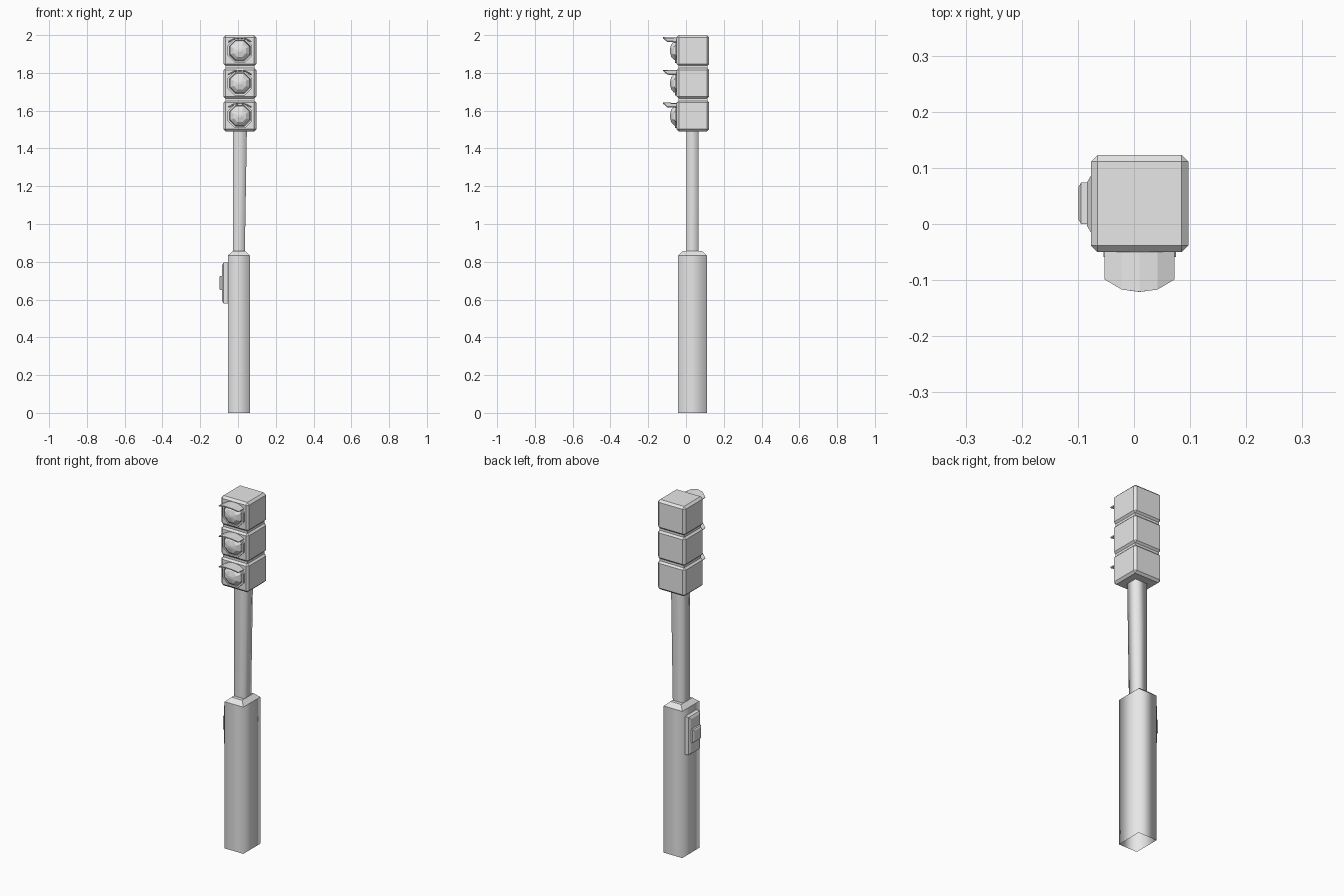
import bpy
import bmesh
import math

cube = bpy.data.objects.get("Cube")
if cube:
    bpy.data.objects.remove(cube, do_unlink=True)

grey = bpy.data.materials.new("plain grey")
grey.use_nodes = True
grey.diffuse_color = (0.8, 0.8, 0.8, 1)
grey.node_tree.nodes["Principled BSDF"].inputs["Base Color"].default_value = (0.8, 0.8, 0.8, 1)


def build(name, verts, faces, smooth=False):
    mesh = bpy.data.meshes.new(name)
    mesh.from_pydata(verts, [], faces)
    bm = bmesh.new()
    bm.from_mesh(mesh)
    bmesh.ops.recalc_face_normals(bm, faces=bm.faces)
    for f in bm.faces:
        f.smooth = smooth
    bm.to_mesh(mesh)
    bm.free()
    mesh.materials.append(grey)
    obj = bpy.data.objects.new(name, mesh)
    bpy.context.collection.objects.link(obj)
    return obj


def loft(name, rings, cap_start=False, cap_end=False, smooth=False):
    """Skin a list of equal-sized closed rings."""
    n = len(rings[0])
    verts = [p for ring in rings for p in ring]
    faces = [(r * n + i, r * n + (i + 1) % n, (r + 1) * n + (i + 1) % n, (r + 1) * n + i)
             for r in range(len(rings) - 1) for i in range(n)]
    if cap_start:
        faces.append(tuple(range(n)))
    if cap_end:
        faces.append(tuple(range(len(verts) - n, len(verts))))
    return build(name, verts, faces, smooth)


def rect(x0, x1, y0, y1, z):
    return [(x0, y0, z), (x1, y0, z), (x1, y1, z), (x0, y1, z)]


def box(name, x0, x1, y0, y1, z0, z1, bevel=0.0):
    obj = loft(name, [rect(x0, x1, y0, y1, z0), rect(x0, x1, y0, y1, z1)], True, True)
    if bevel:
        mod = obj.modifiers.new("chamfer", "BEVEL")
        mod.width = bevel
        mod.segments = 1
    return obj


def side_plate(name, x0, x1, y0, y1, z0, z1, inset):
    """Plate on the -x side whose outer face is chamfered."""
    def ring(x, d):
        return [(x, y0 + d, z0 + d), (x, y1 - d, z0 + d), (x, y1 - d, z1 - d), (x, y0 + d, z1 - d)]
    return loft(name, [ring(x0, 0), ring(x1 + inset * 0.6, 0), ring(x1, inset)], False, True)


# Pedestal: open-bottomed smooth walls with a sloped cap
BX0, BX1, BY0, BY1 = -0.054, 0.063, -0.042, 0.111
SHOULDER, TOP, IN = 0.833, 0.856, 0.025
loft("pedestal", [rect(BX0, BX1, BY0, BY1, 0), rect(BX0, BX1, BY0, BY1, SHOULDER)], smooth=True)
loft("pedestal_cap", [rect(BX0, BX1, BY0, BY1, SHOULDER),
                      rect(BX0 + IN, BX1 - IN, BY0 + IN, BY1 - IN, TOP)], cap_end=True)

# Pole: square section, widening slightly upward on one side
loft("pole", [rect(-0.027, 0.036, 0.003, 0.067, TOP - 0.01),
              rect(-0.027, 0.047, 0.003, 0.067, 1.5)], smooth=True)

# Call button box on the right side
side_plate("button_panel", BX0, -0.084, -0.015, 0.086, 0.58, 0.795, 0.012)
side_plate("call_button", -0.08, -0.099, 0.0, 0.074, 0.65, 0.725, 0.008)

# Signal head: three chamfered housings on a hidden core
CX, FRONT = 0.01, -0.05
box("head_core", -0.067, 0.087, -0.04, 0.113, 1.51, 1.98)


def octagon(radius, y, cz):
    angles = [math.radians(22.5 + 45 * i) for i in range(8)]
    return [(CX + radius * math.cos(a), y, cz + radius * math.sin(a)) for a in angles]


def visor(name, cz):
    half = [(0.061, 0.046, -0.099), (0.031, 0.062, -0.117)]
    arc = [(-x, z, y) for x, z, y in half] + [(0, 0.066, -0.121)] + half[::-1]
    verts = [(CX + x, FRONT + 0.005, cz + z) for x, z, y in arc]
    verts += [(CX + x, y, cz + z + 0.002) for x, z, y in arc]
    faces = [(i, i + 1, i + 6, i + 5) for i in range(4)]
    obj = build(name, verts, faces)
    mod = obj.modifiers.new("thickness", "SOLIDIFY")
    mod.thickness = 0.006
    mod.offset = 0


for i, label in enumerate(("lower", "middle", "upper")):
    z0 = 1.49 + i * 0.173
    cz = z0 + 0.082
    box(label + "_housing", -0.077, 0.097, FRONT, 0.123, z0, z0 + 0.164, 0.012)
    # Octagonal rim with a recessed lip
    loft(label + "_rim", [octagon(0.07, FRONT + 0.005, cz), octagon(0.07, -0.059, cz),
                          octagon(0.06, -0.059, cz), octagon(0.057, FRONT + 0.002, cz)])
    # Faceted lens
    loft(label + "_lens", [octagon(0.057, FRONT, cz), octagon(0.053, -0.064, cz),
                           octagon(0.036, -0.078, cz), octagon(0.008, -0.085, cz)], cap_end=True)
    visor(label + "_visor", cz)
